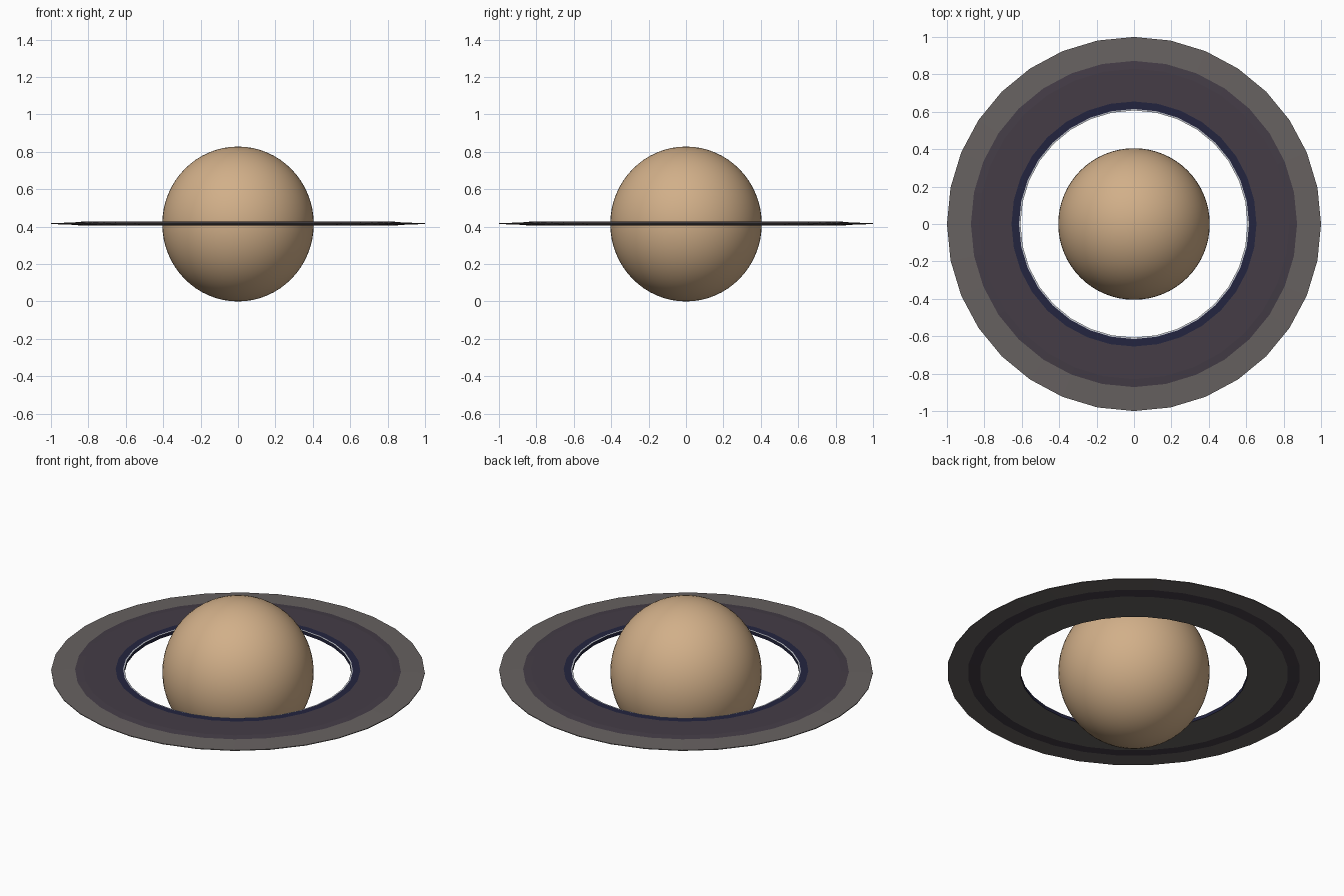
import bpy, bmesh, math

if "Cube" in bpy.data.objects:
    bpy.data.objects.remove(bpy.data.objects["Cube"])

CENTRE_Z = 0.414
SEGMENTS = 32


def material(name, rgb):
    m = bpy.data.materials.new(name)
    m.diffuse_color = (*rgb, 1.0)
    m.use_nodes = True
    m.node_tree.nodes["Principled BSDF"].inputs["Base Color"].default_value = m.diffuse_color
    return m


tan = material("tan", (0.64, 0.43, 0.25))
grey = material("warm_grey", (0.135, 0.121, 0.118))
purple = material("dusky_purple", (0.058, 0.046, 0.062))
navy = material("navy", (0.017, 0.018, 0.050))
pale = material("pale_grey", (0.55, 0.57, 0.62))

# Planet: smooth ball, very slightly taller than wide
bpy.ops.mesh.primitive_uv_sphere_add(segments=64, ring_count=32, radius=1,
                                     location=(0, 0, CENTRE_Z))
planet = bpy.context.object
planet.name = "planet"
planet.scale = (0.405, 0.405, 0.414)
bpy.ops.object.transform_apply(location=False, rotation=False, scale=True)
bpy.ops.object.shade_smooth()
planet.data.materials.append(tan)

# Ring system: closed profile (radius, height, colour of the band to the next point)
MATS = [grey, purple, navy, pale]
GREY, PURPLE, NAVY, PALE = range(4)
profile = [
    (0.607, 0.009, PALE), (0.615, 0.010, NAVY), (0.655, 0.011, PURPLE),
    (0.830, 0.011, PURPLE), (0.872, 0.007, GREY), (1.000, 0.002, GREY),
    (1.000, -0.002, GREY), (0.890, -0.006, PURPLE), (0.825, -0.011, GREY),
    (0.607, -0.011, NAVY),
]

bm = bmesh.new()
loops = []
for i in range(SEGMENTS):
    a = 2 * math.pi * i / SEGMENTS
    loops.append([bm.verts.new((r * math.cos(a), r * math.sin(a), z)) for r, z, _ in profile])
for i in range(SEGMENTS):
    here, there = loops[i], loops[(i + 1) % SEGMENTS]
    for j, (_, _, colour) in enumerate(profile):
        k = (j + 1) % len(profile)
        f = bm.faces.new((here[j], here[k], there[k], there[j]))
        f.material_index = colour
bmesh.ops.recalc_face_normals(bm, faces=bm.faces)
mesh = bpy.data.meshes.new("rings")
bm.to_mesh(mesh)
bm.free()
for m in MATS:
    mesh.materials.append(m)
rings = bpy.data.objects.new("rings", mesh)
rings.location.z = CENTRE_Z + 0.002
bpy.context.collection.objects.link(rings)
